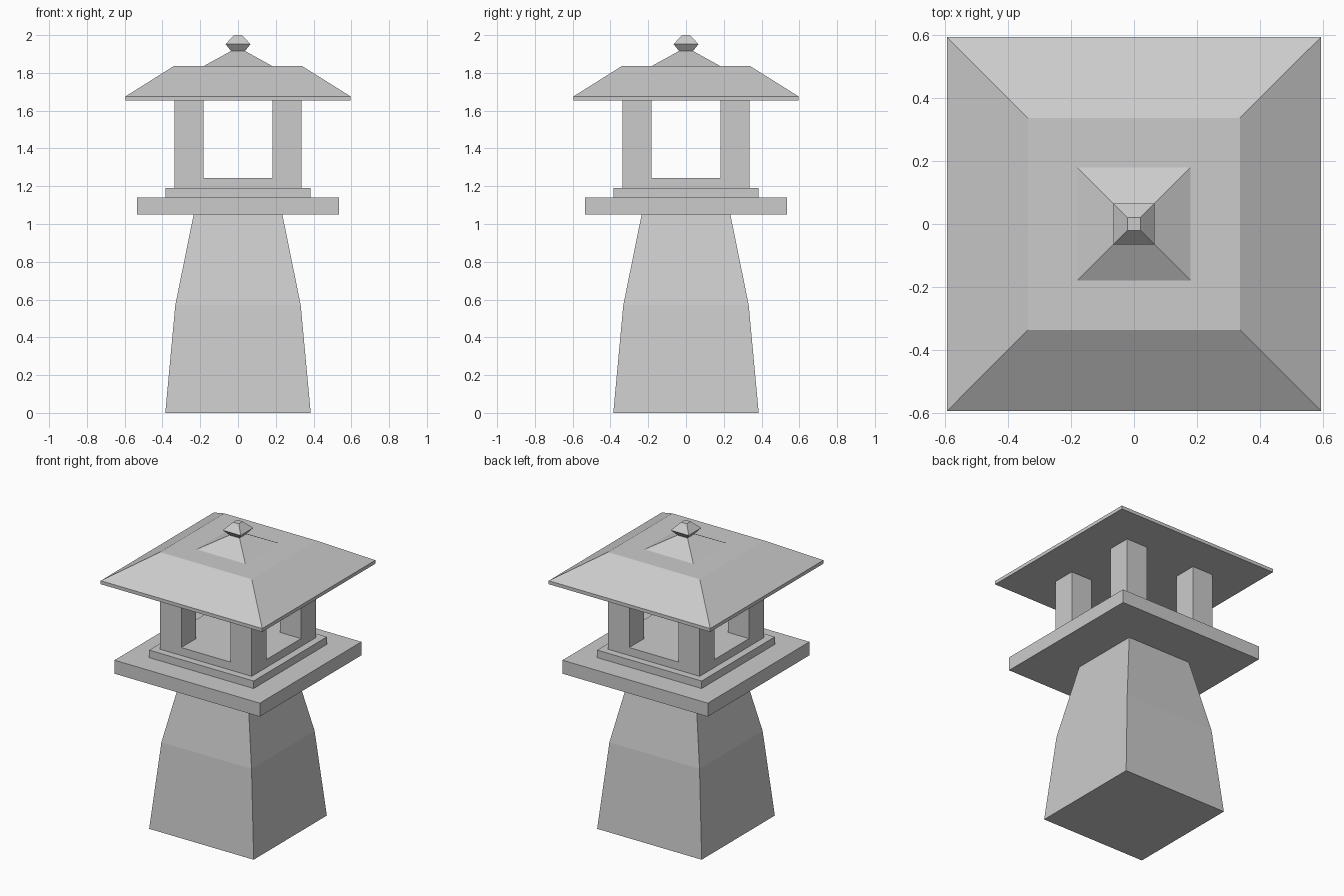
import bpy
import bmesh

if "Cube" in bpy.data.objects:
    bpy.data.objects.remove(bpy.data.objects["Cube"])


def square_loft(name, profile, center=(0, 0)):
    """Stack square rings given as (half width, height) and cap both ends."""
    bm = bmesh.new()
    cx, cy = center
    rings = [[bm.verts.new((cx + sx * h, cy + sy * h, z))
              for sx, sy in ((-1, -1), (1, -1), (1, 1), (-1, 1))]
             for h, z in profile]
    for low, high in zip(rings, rings[1:]):
        for i in range(4):
            j = (i + 1) % 4
            bm.faces.new((low[i], low[j], high[j], high[i]))
    bm.faces.new(rings[0][::-1])
    bm.faces.new(rings[-1])
    mesh = bpy.data.meshes.new(name)
    bm.to_mesh(mesh)
    bm.free()
    obj = bpy.data.objects.new(name, mesh)
    bpy.context.collection.objects.link(obj)
    return obj


# Tapered pedestal
square_loft("pedestal", [(0.385, 0), (0.332, 0.57), (0.235, 1.05)])

# Platform slabs and the sill of the light chamber
square_loft("platform", [(0.535, 1.05), (0.535, 1.14)])
square_loft("platform_step", [(0.385, 1.14), (0.385, 1.19)])
square_loft("chamber_sill", [(0.337, 1.19), (0.337, 1.243)])

# Four corner posts
for side_y, label_y in ((-1, "front"), (1, "back")):
    for side_x, label_x in ((-1, "left"), (1, "right")):
        square_loft(f"{label_y}_{label_x}_post",
                    [(0.0775, 1.243), (0.0775, 1.653)],
                    (side_x * 0.2595, side_y * 0.2595))

# Roof with thin eave and flat top
square_loft("roof", [(0.595, 1.653), (0.595, 1.676), (0.338, 1.837)])

# Small cap and finial
square_loft("roof_cap", [(0.18, 1.837), (0.037, 1.916)])
square_loft("finial", [(0.037, 1.916), (0.066, 1.952), (0.021, 2.0)])
